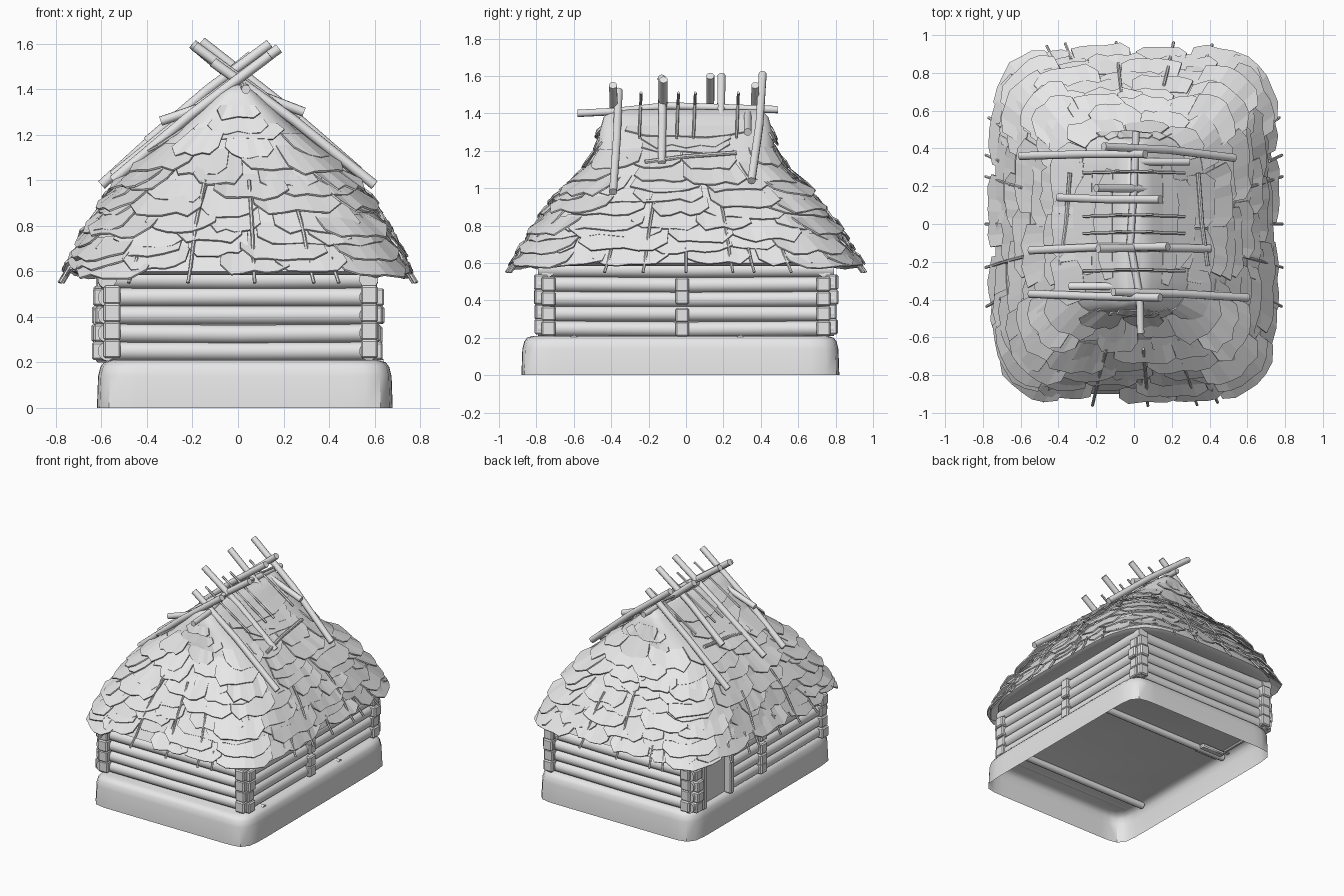
import bpy, bmesh, math, random
from mathutils import Vector

random.seed(7)
if "Cube" in bpy.data.objects:
    bpy.data.objects.remove(bpy.data.objects["Cube"])

CLAY = (0.8, 0.8, 0.8, 1)
mat = bpy.data.materials.new("plain grey")
mat.use_nodes = True
mat.diffuse_color = CLAY
mat.node_tree.nodes["Principled BSDF"].inputs["Base Color"].default_value = CLAY


def finish(bm, name, smooth=0):
    bmesh.ops.recalc_face_normals(bm, faces=bm.faces)
    me = bpy.data.meshes.new(name)
    bm.to_mesh(me)
    bm.free()
    ob = bpy.data.objects.new(name, me)
    bpy.context.collection.objects.link(ob)
    me.materials.append(mat)
    if smooth:
        bpy.ops.object.select_all(action="DESELECT")
        ob.select_set(True)
        bpy.context.view_layer.objects.active = ob
        bpy.ops.object.shade_smooth_by_angle(angle=math.radians(smooth))
    return ob


def bridge(bm, rings):
    for a, b in zip(rings, rings[1:]):
        n = len(a)
        for i in range(n):
            bm.faces.new((a[i], a[(i + 1) % n], b[(i + 1) % n], b[i]))


def oval(a, hx, hy, n):
    """Point of a rounded rectangle in direction a."""
    c, s = math.cos(a), math.sin(a)
    r = (abs(c) ** n + abs(s) ** n) ** (-1 / n)
    return hx * c * r, hy * s * r


def loft(name, profile, power, center=(0, 0), segs=64, smooth=40):
    bm = bmesh.new()
    rings = []
    for z, hx, hy in profile:
        pts = [oval(2 * math.pi * (i + .5) / segs, hx, hy, power) for i in range(segs)]
        rings.append([bm.verts.new((x + center[0], y + center[1], z)) for x, y in pts])
    bridge(bm, rings)
    bm.faces.new(rings[-1])
    return finish(bm, name, smooth)


def tube(bm, pts, r, sides=10):
    pts = [Vector(p) for p in pts]
    d = (pts[-1] - pts[0]).normalized()
    u = d.orthogonal().normalized()
    v = d.cross(u)
    rings = []
    for p in pts:
        ang = [2 * math.pi * i / sides for i in range(sides)]
        rings.append([bm.verts.new(p + (u * math.cos(t) + v * math.sin(t)) * r) for t in ang])
    bridge(bm, rings)
    bm.faces.new(rings[0])
    bm.faces.new(rings[-1])


def block(bm, center, size):
    vs = bmesh.ops.create_cube(bm, size=1)["verts"]
    for v in vs:
        v.co = Vector(center) + Vector([v.co[i] * size[i] for i in range(3)])
    edges = list({e for v in vs for e in v.link_edges})
    bmesh.ops.bevel(bm, geom=edges, offset=.008, segments=1, affect="EDGES")


# Rounded, hollow earth base
loft("base", [(0, .65, .85), (.14, .645, .845), (.18, .635, .835),
              (.2, .62, .82), (.21, .59, .79)], 16, (.03, -.03), 96)

# Floor joists under the base top
bm = bmesh.new()
for y in (.29, -.6):
    tube(bm, [(-.58, y, .19), (.64, y, .19)], .025)
block(bm, (-.45, .3, .19), (.2, .1, .03))
finish(bm, "floor_joists", 40)

# Log walls with squared ends
logs, ends = bmesh.new(), bmesh.new()
WX, WY, DOOR = .575, .74, (.34, .66)
for row in range(5):
    z = .25 + row * .079
    for s in (-1, 1):
        sag = random.uniform(-.006, .006)
        tube(logs, [(-.6, s * WY, z), (0, s * WY, z + sag), (.61, s * WY, z)], .042, 12)
        if s < 0 and row < 4:
            spans = [(-.79, DOOR[0]), (DOOR[1], .79)]
        else:
            spans = [(-.79, .79)]
        for y0, y1 in spans:
            tube(logs, [(s * WX, y0, z), (s * WX, (y0 + y1) / 2, z + sag), (s * WX, y1, z)], .042, 12)
        if row == 4:
            continue
        for t in (-1, 1):
            j = random.uniform(-.01, .01)
            block(ends, (s * .565 + .012, t * .775, z + .01), (.075, .07 + j, .082))
            block(ends, (s * .6 + j, t * .735, z), (.07, .075, .078))
        block(ends, (s * .6, -.02, z + j), (.07, .07, .078))
finish(logs, "wall_logs", 40)
finish(ends, "log_ends")

# Side doorway
bm = bmesh.new()
block(bm, (-.555, sum(DOOR) / 2, .39), (.03, .32, .38))
for y in DOOR:
    block(bm, (-.59, y, .39), (.07, .045, .38))
finish(bm, "door")

# Thatch core: steep hips with a gablet on top
ROOF = [(.6, .73, .9), (.8, .645, .79), (1, .5, .64), (1.1, .41, .52), (1.16, .35, .48),
        (1.3, .19, .465), (1.38, .1, .44), (1.42, .04, .4)]
loft("thatch_core", [(.64, .5, .68), (.585, .7, .87)] + ROOF, 4.5, segs=48, smooth=50)


def on_roof(a, z, lift=0):
    """Point on the thatch surface, pushed outward by lift."""
    for p, q in zip(ROOF, ROOF[1:]):
        if z <= q[0] or q is ROOF[-1]:
            break
    t = (z - p[0]) / (q[0] - p[0])
    hx, hy = (p[i] + (q[i] - p[i]) * t + lift for i in (1, 2))
    return Vector((*oval(a, hx, hy, 4.5), z))


# Ragged overlapping straw flaps, tier by tier
bm = bmesh.new()


def flap(a0, a1, z, height, lift):
    steps = 6
    top, low = [], []
    for i in range(steps + 1):
        t = i / steps
        a = a0 + (a1 - a0) * t
        edge = .035 if i in (0, steps) else 0
        top.append(bm.verts.new(on_roof(a, z + height, .004)))
        drop = z + edge + random.uniform(-.012, .012)
        low.append(bm.verts.new(on_roof(a, drop, lift + random.uniform(-.006, .006))))
    for i in range(steps):
        bm.faces.new((top[i], top[i + 1], low[i + 1], low[i]))


for tier in range(9):
    z = .6 + tier * .064
    count = 15 - tier // 2
    turn = random.random()
    for k in range(count):
        a = 2 * math.pi * (k + turn + random.uniform(-.2, .2)) / count
        half = math.pi / count * random.uniform(.75, 1.2)
        loose = random.choice((.018, .025, .032, .045))
        if tier == 0:
            loose = random.uniform(.03, .055)
        flap(a - half, a + half, z + random.uniform(-.018, .018), random.uniform(.08, .12), loose)
# flaps on the gablet faces and upper slopes
for z in (1.18, 1.23, 1.29):
    for a in (0, math.pi / 2, math.pi, -math.pi / 2):
        w = random.uniform(.4, .65)
        flap(a - w, a + w, z + random.uniform(-.02, .02), .06, .018)
# loose slabs fanning out at the corners
for k in range(4):
    corner = math.pi / 4 + k * math.pi / 2
    for z, lift in ((.58, .05), (.66, .055), (.76, .06), (.88, .06), (.97, .06)):
        a = corner + random.uniform(-.12, .12)
        flap(a - .2, a + .2, z, .09, lift)
straw = finish(bm, "thatch_flaps")
sol = straw.modifiers.new("thickness", "SOLIDIFY")
sol.thickness = .009

# Thin rods pinned over the thatch, poking out below the eaves
bm = bmesh.new()


def pin(a, top, r=.008):
    zs = [top + (.62 - top) * i / 4 for i in range(5)]
    pts = [on_roof(a, z, .022) for z in zs]
    pts.append(on_roof(a, .55, .035))
    tube(bm, pts, r, 6)


for x, top in ((-.47, .66), (-.21, 1), (.07, 1), (.32, .9), (.43, .66)):
    pin(math.atan2(-1, x / .75), top)
for x, top in ((-.45, .7), (-.35, .68), (-.09, .95), (.2, .9), (.4, .66)):
    pin(math.atan2(1, x / .75), top)
for s in (-1, 1):
    for y, top in ((-.42, .7), (-.22, .92), (0, .68), (.24, .9), (.35, .68), (.55, .68)):
        pin(math.atan2(y / .92, s), top)
finish(bm, "thatch_pins", 40)

# Crossed poles over the ridge: foot (x, y, z) and tip (x, y, z)
POLES = [((-.6, .36, .98), (.06, .37, 1.55)), ((.53, .35, 1.04), (-.16, .41, 1.61)),
         ((.44, .2, 1.03), (-.2, .19, 1.6)), ((-.4, .14, 1.17), (.14, .13, 1.6)),
         ((-.55, -.14, 1.02), (.18, -.12, 1.58)), ((.4, -.13, 1.13), (-.19, -.13, 1.59)),
         ((-.55, -.37, 1), (.14, -.39, 1.55)), ((.6, -.39, .98), (-.11, -.36, 1.52))]
bm = bmesh.new()
for foot, tip in POLES:
    f, t = Vector(foot), Vector(tip)
    mid = f.lerp(t, .5) + Vector((0, random.uniform(-.015, .015), .015))
    tube(bm, [f, mid, t], .022)
finish(bm, "crossed_poles", 40)

# Ridge pole, cross bars and light battens
bm = bmesh.new()
tube(bm, [(.035, -.58, 1.4), (.03, -.38, 1.41), (-.02, -.1, 1.44), (0, .2, 1.43), (.01, .49, 1.42)], .02)
tube(bm, [(.03, .33, 1.4), (.29, .33, 1.3)], .021)
tube(bm, [(-.02, -.33, 1.37), (-.34, -.33, 1.26)], .021)
for s in (-1, 1):
    tube(bm, [(s * .39, -.22, 1.14), (s * .36, 0, 1.17), (s * .34, .27, 1.19)], .012, 8)
    for y in (-.25, -.05, .04, .27):
        tube(bm, [(s * .27, y, 1.27), (-s * .1, y + .01, 1.51)], .008, 6)
finish(bm, "ridge_pole_and_battens", 40)
